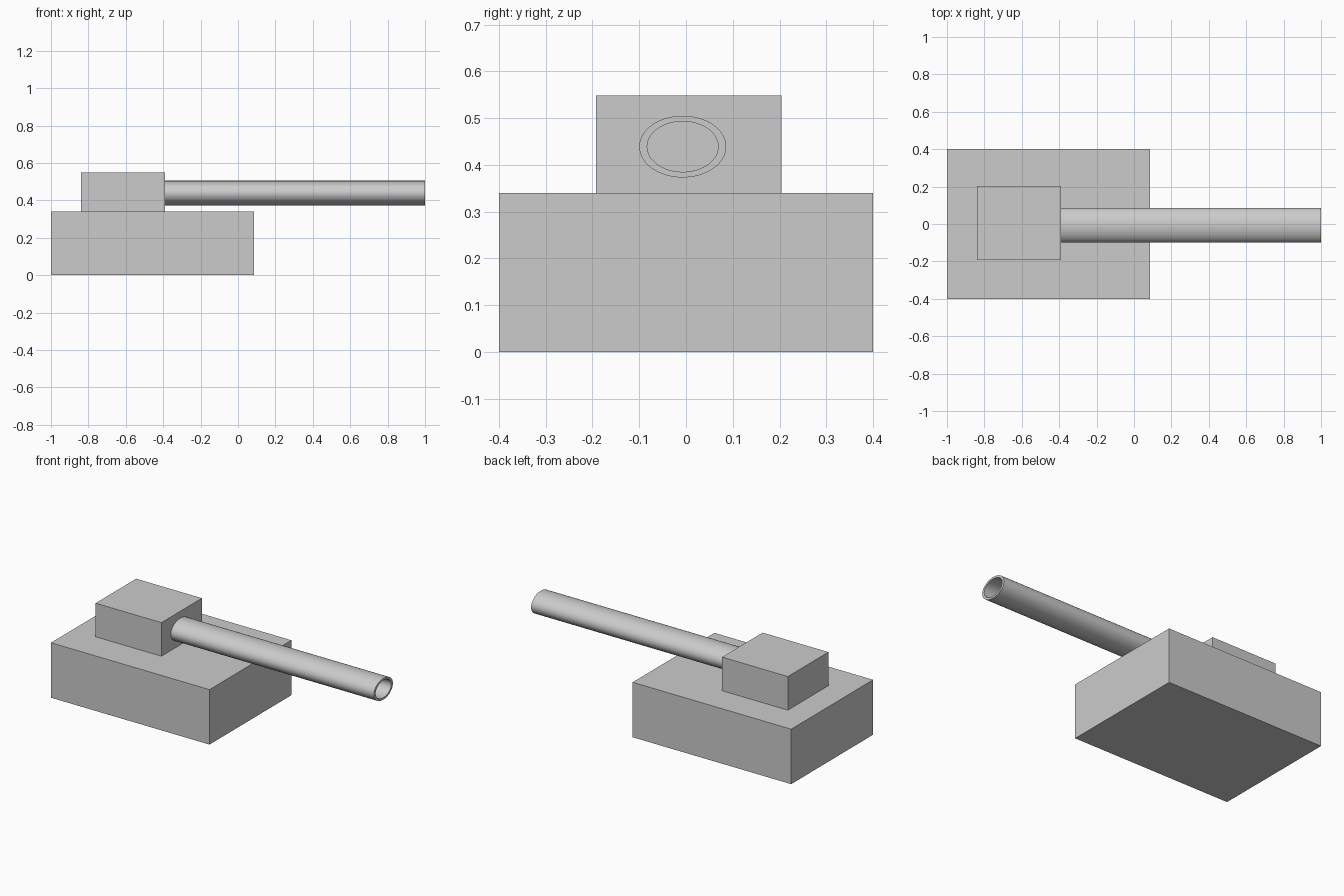
import bpy
import bmesh
from math import cos, sin, tau

if "Cube" in bpy.data.objects:
    bpy.data.objects.remove(bpy.data.objects["Cube"])


def make_object(name, bm):
    bmesh.ops.recalc_face_normals(bm, faces=bm.faces)
    mesh = bpy.data.meshes.new(name)
    bm.to_mesh(mesh)
    bm.free()
    obj = bpy.data.objects.new(name, mesh)
    bpy.context.collection.objects.link(obj)
    return obj


def box(name, lo, hi):
    bm = bmesh.new()
    bmesh.ops.create_cube(bm, size=1)
    for v in bm.verts:
        v.co = [(a + b) / 2 + c * (b - a) for a, b, c in zip(lo, hi, v.co)]
    return make_object(name, bm)


def oval_tube(name, x0, x1, centre, outer, inner, sides=64):
    """Hollow oval tube along x; radii are (y, z) pairs."""
    bm = bmesh.new()
    cy, cz = centre
    rings = [[bm.verts.new((x, cy + r[0] * cos(tau * i / sides),
                            cz + r[1] * sin(tau * i / sides)))
              for i in range(sides)]
             for x, r in ((x0, outer), (x1, outer), (x1, inner), (x0, inner))]
    for k in range(4):
        a, b = rings[k], rings[(k + 1) % 4]
        for i in range(sides):
            j = (i + 1) % sides
            bm.faces.new((a[i], a[j], b[j], b[i]))
    return make_object(name, bm)


# Hull and turret blocks
box("hull", (-1.0, -0.4, 0.0), (0.085, 0.4, 0.34))
box("turret", (-0.84, -0.192, 0.34), (-0.39, 0.204, 0.548))

# Hollow gun barrel, butted against the turret face
oval_tube("gun_barrel", -0.39, 1.0, (-0.007, 0.439),
          (0.093, 0.066), (0.076, 0.054))
